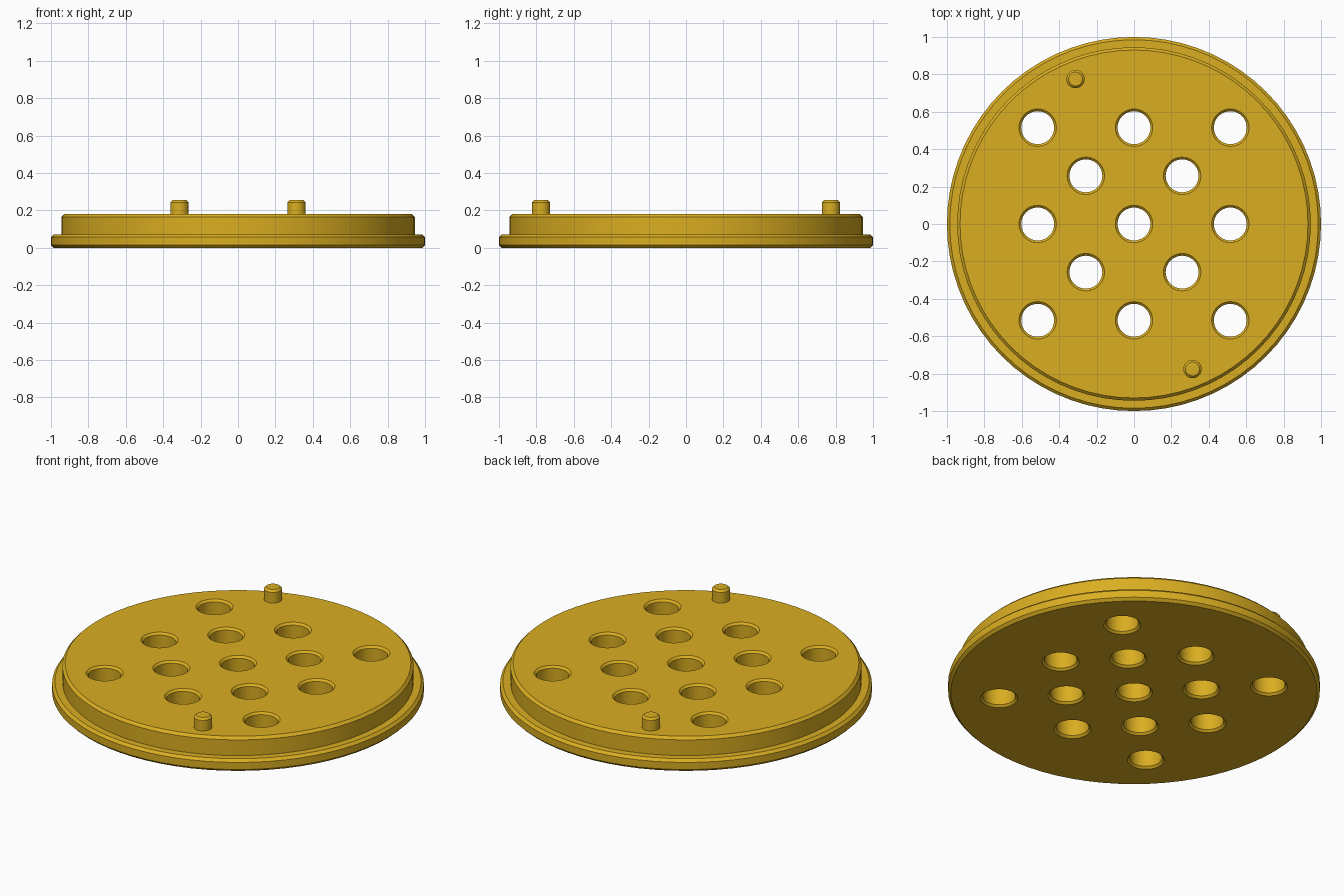
import bpy, bmesh
from math import cos, sin, tau

if "Cube" in bpy.data.objects:
    bpy.data.objects.remove(bpy.data.objects["Cube"])


def revolve(bm, profile, sides, cx=0.0, cy=0.0):
    """Add a closed solid turned from (radius, z) points listed bottom to top."""
    rings = [[bm.verts.new((cx + r * cos(tau * i / sides), cy + r * sin(tau * i / sides), z))
              for i in range(sides)] for r, z in profile]
    for low, high in zip(rings, rings[1:]):
        for i in range(sides):
            j = (i + 1) % sides
            bm.faces.new((low[i], low[j], high[j], high[i]))
    bm.faces.new(rings[0][::-1])
    bm.faces.new(rings[-1])


def make_object(name, profile, sides, centres, material=None):
    bm = bmesh.new()
    for cx, cy in centres:
        revolve(bm, profile, sides, cx, cy)
    mesh = bpy.data.meshes.new(name)
    bm.to_mesh(mesh)
    bm.free()
    obj = bpy.data.objects.new(name, mesh)
    bpy.context.collection.objects.link(obj)
    if material:
        mesh.materials.append(material)
    return obj


def smooth(obj):
    bpy.ops.object.select_all(action='DESELECT')
    obj.select_set(True)
    bpy.context.view_layer.objects.active = obj
    bpy.ops.object.shade_smooth_by_angle(angle=0.5)


yellow = bpy.data.materials.new("yellow")
yellow.diffuse_color = (0.70, 0.42, 0.015, 1)
yellow.use_nodes = True
yellow.node_tree.nodes["Principled BSDF"].inputs["Base Color"].default_value = yellow.diffuse_color

TOP, C = 0.18, 0.015

# Stepped disc with chamfered flange and rim
disc = make_object("drain_disc", [
    (1 - C, 0), (1, C), (1, 0.072 - C), (1 - C, 0.072),
    (0.945, 0.072), (0.945, TOP - C), (0.945 - C, TOP)], 72, [(0, 0)], yellow)

# Hole pattern: 3 x 3 grid plus four in between
P = 0.515
centres = [(x * P, y * P) for x in (-1, 0, 1) for y in (-1, 0, 1)]
centres += [(x * P / 2, y * P / 2) for x in (-1, 1) for y in (-1, 1)]

# Hole cutter, flared at both ends to chamfer the edges
B = 0.012
cutter = make_object("hole_cutter", [
    (0.10 + B, -B), (0.088, B), (0.088, TOP - B), (0.10 + B, TOP + B)], 40, centres)
cutter.hide_render = True

cut = disc.modifiers.new("holes", 'BOOLEAN')
cut.operation = 'DIFFERENCE'
cut.solver = 'EXACT'
cut.object = cutter
bpy.context.view_layer.objects.active = disc
bpy.ops.object.modifier_apply(modifier=cut.name)
bpy.data.objects.remove(cutter)
smooth(disc)

# Two locating pins
pins = make_object("locating_pins", [
    (0.049, TOP - 0.01), (0.049, 0.243), (0.037, 0.255)], 32,
    [(-0.313, 0.775), (0.313, -0.775)], yellow)
smooth(pins)
